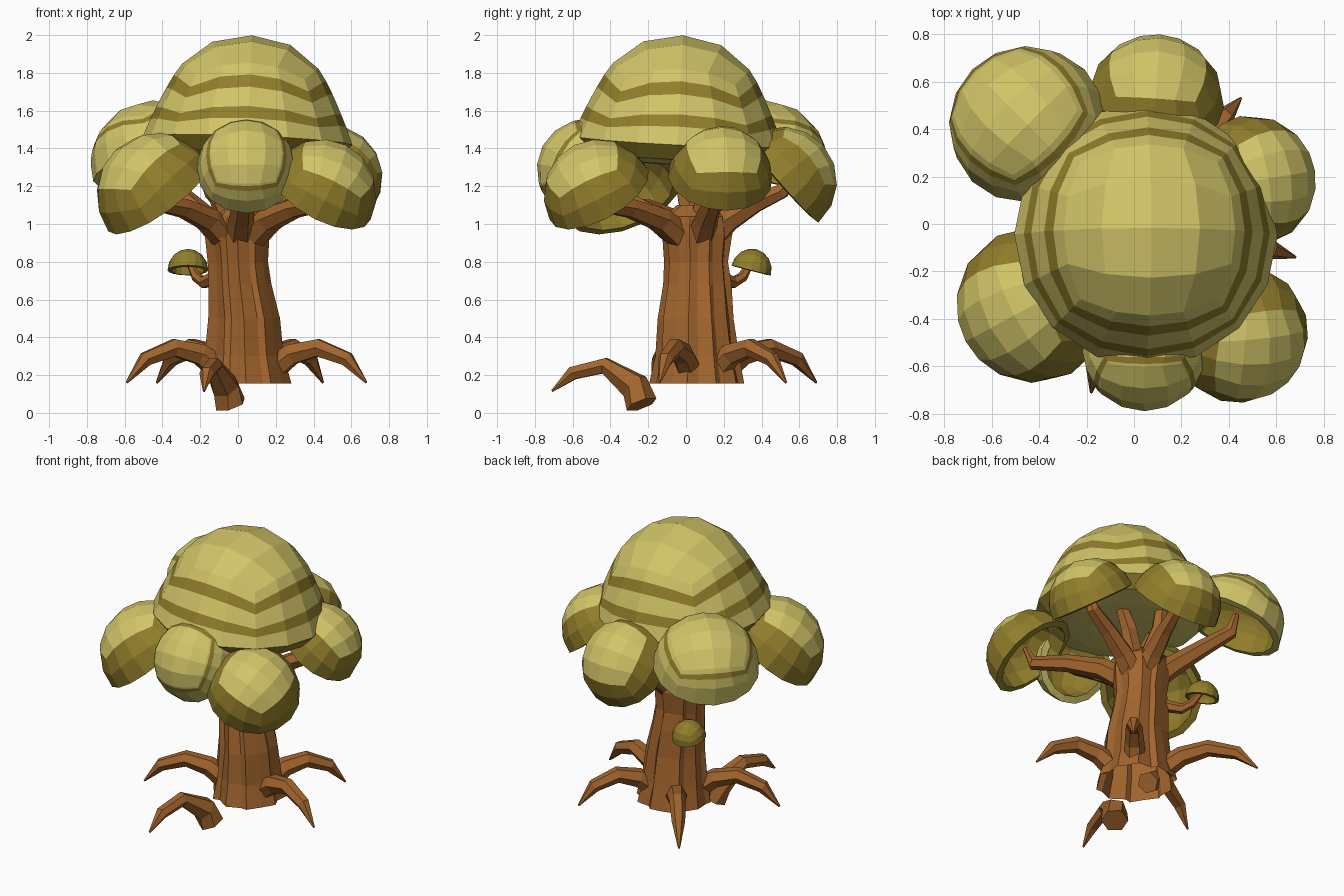
import bpy, bmesh, math, random
from mathutils import Vector, Quaternion

if "Cube" in bpy.data.objects:
    bpy.data.objects.remove(bpy.data.objects["Cube"])

random.seed(4)


def material(name, rgb):
    m = bpy.data.materials.new(name)
    m.diffuse_color = (*rgb, 1)
    m.use_nodes = True
    m.node_tree.nodes["Principled BSDF"].inputs["Base Color"].default_value = m.diffuse_color
    return m


BARK = material("bark brown", (0.36, 0.130, 0.027))
LIGHT = material("pale leaf green", (0.64, 0.555, 0.138))
DARK = material("dark olive", (0.285, 0.208, 0.024))


def finish(name, bm, mats):
    me = bpy.data.meshes.new(name)
    bm.to_mesh(me)
    bm.free()
    for m in mats:
        me.materials.append(m)
    ob = bpy.data.objects.new(name, me)
    bpy.context.collection.objects.link(ob)
    return ob


def loft(name, rings, open_base=False):
    """Skin closed rings of equal point count, with end caps."""
    bm = bmesh.new()
    vs = [[bm.verts.new(p) for p in ring] for ring in rings]
    n = len(vs[0])
    for a, b in zip(vs, vs[1:]):
        for i in range(n):
            j = (i + 1) % n
            bm.faces.new((a[i], a[j], b[j], b[i]))
    if not open_base:
        bm.faces.new(vs[0][::-1])
    bm.faces.new(vs[-1])
    bmesh.ops.recalc_face_normals(bm, faces=bm.faces)
    return finish(name, bm, [BARK])


def limb(name, path, radii, sides=6):
    """Faceted tapering tube along a path."""
    pts = [Vector(p) for p in path]
    rings = []
    for i, (p, r) in enumerate(zip(pts, radii)):
        d = (pts[min(i + 1, len(pts) - 1)] - pts[max(i - 1, 0)]).normalized()
        side = Vector((-d.y, d.x, 0)).normalized()
        up = d.cross(side)
        rings.append([p + r * (math.cos(a) * side + math.sin(a) * up)
                      for a in (2 * math.pi * k / sides for k in range(sides))])
    return loft(name, rings)


def dome(name, centre, axis, radius, height, stripes=(), top=LIGHT, side=LIGHT,
         twist=0, flare=0.0, wall=0.045, closed=False):
    """Half of a rounded cube; stripes are (low, high) bands on its sides."""
    bm = bmesh.new()
    bmesh.ops.create_cube(bm, size=2)
    bmesh.ops.subdivide_edges(bm, edges=bm.edges[:], cuts=3, use_grid_fill=True)
    for h in [0] + [h for s in stripes for h in s]:
        bmesh.ops.bisect_plane(bm, geom=bm.verts[:] + bm.edges[:] + bm.faces[:],
                               dist=1e-5, plane_co=(0, 0, h), plane_no=(0, 0, 1),
                               clear_inner=(h == 0))
    for f in bm.faces:
        z = f.calc_center_median().z
        if z > 0.999:
            f.material_index = 0
        else:
            f.material_index = 2 if any(a < z < b for a, b in stripes) else 1
    axis = Vector(axis)
    q = axis.to_track_quat('Z', 'Y') if axis.z < 0.96 else \
        Vector((0, 0, 1)).rotation_difference(axis)
    q = q @ Quaternion((0, 0, 1), math.radians(twist))
    for v in bm.verts:
        p = Vector([math.tan(c * math.pi / 4) for c in v.co]).normalized()
        k = radius * (1 - flare * math.sin(math.pi * p.z))
        v.co = Vector((p.x * k, p.y * k, p.z * height))
    if closed:
        # turn the rim inward into a shallow underside with a dark outer band
        for s, dz in [(0.88, -0.08), (0.72, -0.03), (0.6, -0.01)]:
            rim = [e for e in bm.edges if e.is_boundary]
            new = bmesh.ops.extrude_edge_only(bm, edges=rim)["geom"]
            for v in new:
                if isinstance(v, bmesh.types.BMVert):
                    v.co = (v.co.x * s, v.co.y * s, v.co.z + dz)
        bmesh.ops.holes_fill(bm, edges=[e for e in bm.edges if e.is_boundary])
        for f in bm.faces:
            z = f.calc_center_median().z
            if z < 0:
                f.material_index = 2 if z > -0.06 else 1
    for v in bm.verts:
        v.co = q @ v.co + Vector(centre)
    bmesh.ops.recalc_face_normals(bm, faces=bm.faces)
    ob = finish(name, bm, [top, side, DARK, DARK, DARK, DARK])
    if not closed:
        me = ob.data
        if (me.polygons[0].center - Vector(centre)).dot(me.polygons[0].normal) < 0:
            me.flip_normals()
        s = ob.modifiers.new("thickness", 'SOLIDIFY')
        s.thickness = wall
        s.offset = -1
        s.material_offset = 3
    return ob


# trunk: ridged rings (height, centre x, centre y, radius)
levels = [(0.155, 0.04, 0.065, 0.25), (0.30, 0.035, 0.065, 0.22),
          (0.50, 0.03, 0.06, 0.197), (0.68, 0.01, 0.06, 0.177),
          (0.80, 0.0, 0.06, 0.167), (0.95, -0.005, 0.06, 0.182),
          (1.04, 0.0, 0.06, 0.165), (1.10, 0.0, 0.06, 0.10)]
N = 20
ridge = [random.uniform(0.96, 1.06) if i % 2 else random.uniform(0.84, 0.96)
         for i in range(N)]
rings = []
for z, cx, cy, r in levels:
    ring = []
    for i in range(N):
        a = 2 * math.pi * (i + 0.3 * math.sin(i * 2.1)) / N
        k = r * ridge[i] * random.uniform(0.97, 1.03)
        ring.append((cx + k * math.cos(a), cy + k * math.sin(a), z))
    rings.append(ring)
loft("trunk", rings, open_base=True)

# arched roots that leave the trunk toward each tip
base = Vector((0.04, 0.06, 0))
for name, tip in [("right_root", (0.68, -0.14)), ("back_right_root", (0.45, 0.53)),
                  ("back_left_root", (-0.43, 0.69)), ("left_root", (-0.59, -0.18))]:
    d = Vector((*tip, 0)) - base
    path = [base + d * t + Vector((0, 0, z)) for t, z in
            [(0.24, 0.24), (0.38, 0.31), (0.60, 0.345), (0.84, 0.285), (1.0, 0.16)]]
    limb(name, path, [0.07, 0.062, 0.052, 0.042, 0.006])

# loose front root with a thick block end
limb("front_root", [(-0.04, -0.235, 0.045), (-0.07, -0.27, 0.14), (-0.13, -0.43, 0.25),
                    (-0.165, -0.60, 0.21), (-0.18, -0.71, 0.115)],
     [0.085, 0.08, 0.047, 0.04, 0.006])

# main crown
dome("main_crown", (0.05, -0.045, 1.44), (0.04, 0.05, 1), 0.555, 0.56,
     stripes=[(0.22, 0.37), (0.63, 0.81)], flare=0.10, closed=True)

# side crowns: centre, axis, radius, stripe bands (none = two-tone), twist
caps = {
    "front_left": ((-0.42, -0.34, 1.155), (-0.56, -0.30, 0.77), 0.33, (), 0),
    "front_right": ((0.44, -0.46, 1.155), (0.44, -0.44, 0.78), 0.295, (), 45),
    "right": ((0.49, 0.18, 1.245), (0.62, 0.10, 0.78), 0.278, (), 0),
    "back": ((0.09, 0.51, 1.225), (0.05, 0.75, 0.66), 0.29, (), 0),
    "front": ((0.045, -0.525, 1.29), (0.0, -0.88, 0.47), 0.265, [(0.80, 0.94)], 0),
    "back_left": ((-0.445, 0.415, 1.32), (-0.28, 0.28, 0.92), 0.335, [(0.74, 0.88)], 0),
}
hub = Vector((0, 0.06, 0))
for name, (c, n, r, bands, twist) in caps.items():
    dome(name + "_crown", c, n, r, r, stripes=bands,
         side=LIGHT if bands else DARK, twist=twist)
    # kinked branch from the trunk top into this crown
    c, n = Vector(c), Vector(n)
    flat = Vector((c.x, c.y, 0)) - hub
    path = [hub + flat * t + Vector((0, 0, z)) for t, z in
            [(0.10, 0.90), (0.36, 1.02), (0.68, 0.4 * c.z + 0.62), (1.0, c.z - 0.05)]]
    path.append(c + n.normalized() * r * 0.25)
    limb(name + "_branch", path, [0.08, 0.068, 0.055, 0.044, 0.02])

# upright branches into the main crown
for name, x, y in [("upper_left_branch", -0.16, 0.0), ("upper_right_branch", 0.2, 0.12),
                   ("upper_back_branch", 0.0, 0.25)]:
    limb(name, [(x * 0.3, 0.06 + (y - 0.06) * 0.3, 1.0), (x * 0.7, y, 1.2),
                (x * 1.3, y * 1.1, 1.45)], [0.07, 0.055, 0.03])

# small crown on a twig at the back left of the trunk
limb("small_twig", [(-0.09, 0.15, 0.73), (-0.18, 0.25, 0.69), (-0.22, 0.30, 0.72),
                    (-0.26, 0.345, 0.80)], [0.042, 0.033, 0.028, 0.018])
dome("small_crown", (-0.265, 0.345, 0.755), (0.0, 0.25, 0.97), 0.108, 0.115,
     top=DARK, side=DARK, wall=0.02)
